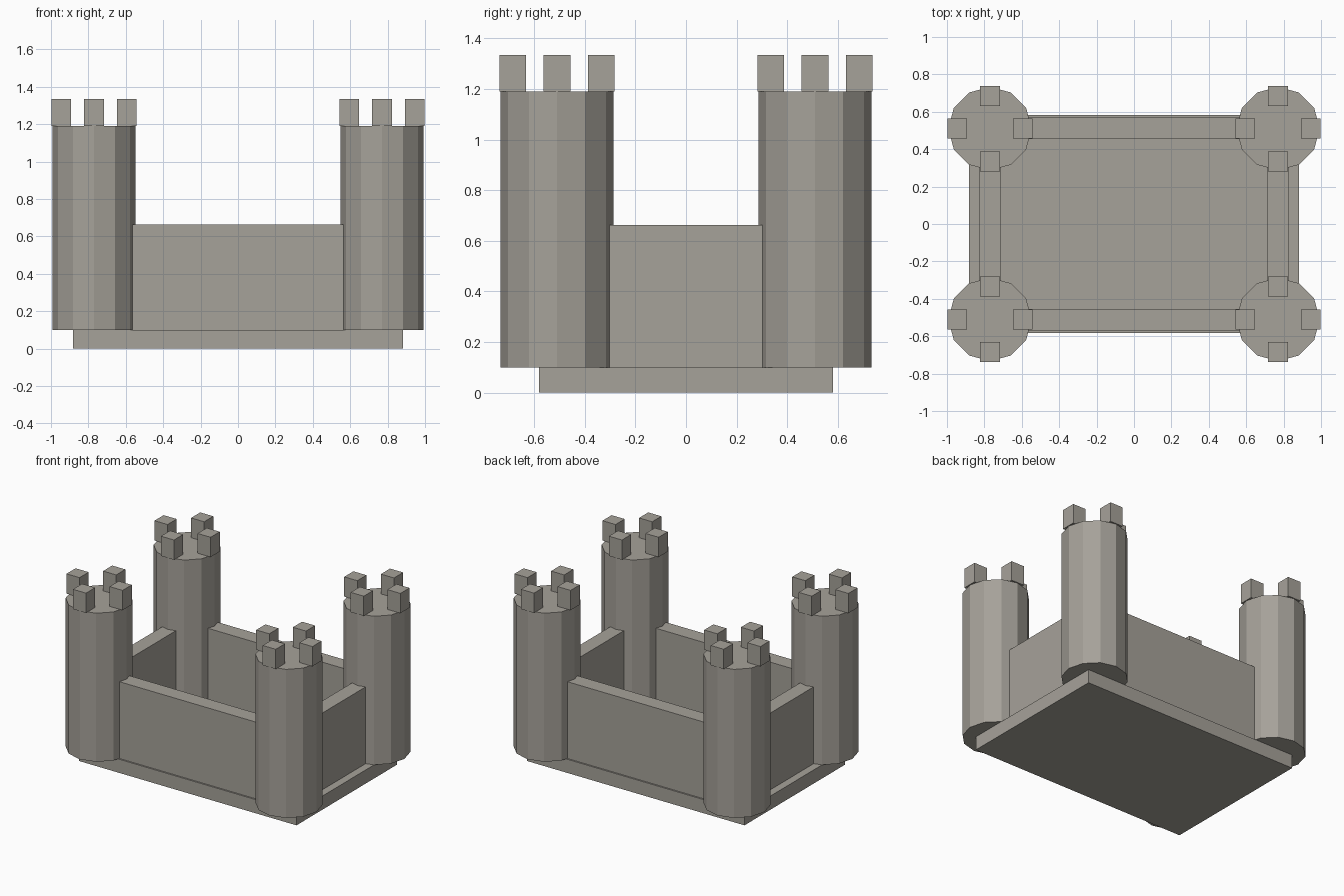
import bpy
import bmesh
from math import radians
from mathutils import Matrix

cube = bpy.data.objects.get("Cube")
if cube:
    bpy.data.objects.remove(cube, do_unlink=True)

# One stone colour for everything
stone = bpy.data.materials.new("warm grey stone")
stone.use_nodes = True
colour = (0.38, 0.36, 0.32, 1)
stone.diffuse_color = colour
for node in stone.node_tree.nodes:
    if node.type == 'BSDF_PRINCIPLED':
        node.inputs["Base Color"].default_value = colour
        node.inputs["Roughness"].default_value = 0.9

BASE_TOP, WALL_TOP, TOWER_TOP, MERLON_TOP = 0.1, 0.663, 1.19, 1.335
TOWER_X, TOWER_Y, TOWER_R = 0.77, 0.51, 0.223


def finish(name, bm):
    mesh = bpy.data.meshes.new(name)
    bm.to_mesh(mesh)
    bm.free()
    mesh.materials.append(stone)
    obj = bpy.data.objects.new(name, mesh)
    bpy.context.collection.objects.link(obj)
    return obj


def box(name, x, y, width, depth, bottom, top):
    bm = bmesh.new()
    place = Matrix.Translation((x, y, (bottom + top) / 2))
    size = Matrix.Diagonal((width, depth, top - bottom, 1))
    bmesh.ops.create_cube(bm, size=1, matrix=place @ size)
    return finish(name, bm)


def tower(name, x, y):
    bm = bmesh.new()
    place = Matrix.Translation((x, y, (BASE_TOP + TOWER_TOP) / 2))
    bmesh.ops.create_cone(bm, cap_ends=True, segments=12, radius1=TOWER_R,
                          radius2=TOWER_R, depth=TOWER_TOP - BASE_TOP,
                          matrix=place @ Matrix.Rotation(radians(90), 4, 'Z'))
    finish(name, bm)
    # Four square merlons at the compass points, slightly overhanging the rim
    for side, dx, dy in (("left", 1, 0), ("right", -1, 0),
                         ("back", 0, 1), ("front", 0, -1)):
        box(f"{name}_{side}_merlon", x + dx * 0.175, y + dy * 0.175,
            0.106, 0.106, TOWER_TOP, MERLON_TOP)


# Floor slab
box("base_slab", 0, 0, 1.764, 1.164, 0, BASE_TOP)

# Curtain walls, running into the towers
for name, s in (("front", -1), ("back", 1)):
    box(f"{name}_wall", 0, s * 0.513, 2 * TOWER_X - 0.2, 0.116, BASE_TOP, WALL_TOP)
for name, s in (("right", -1), ("left", 1)):
    box(f"{name}_wall", s * TOWER_X, 0, 0.11, 2 * TOWER_Y - 0.2, BASE_TOP, WALL_TOP)

# Corner towers
for depth_name, sy in (("front", -1), ("back", 1)):
    for side_name, sx in (("right", -1), ("left", 1)):
        tower(f"{depth_name}_{side_name}_tower", sx * TOWER_X, sy * TOWER_Y)
